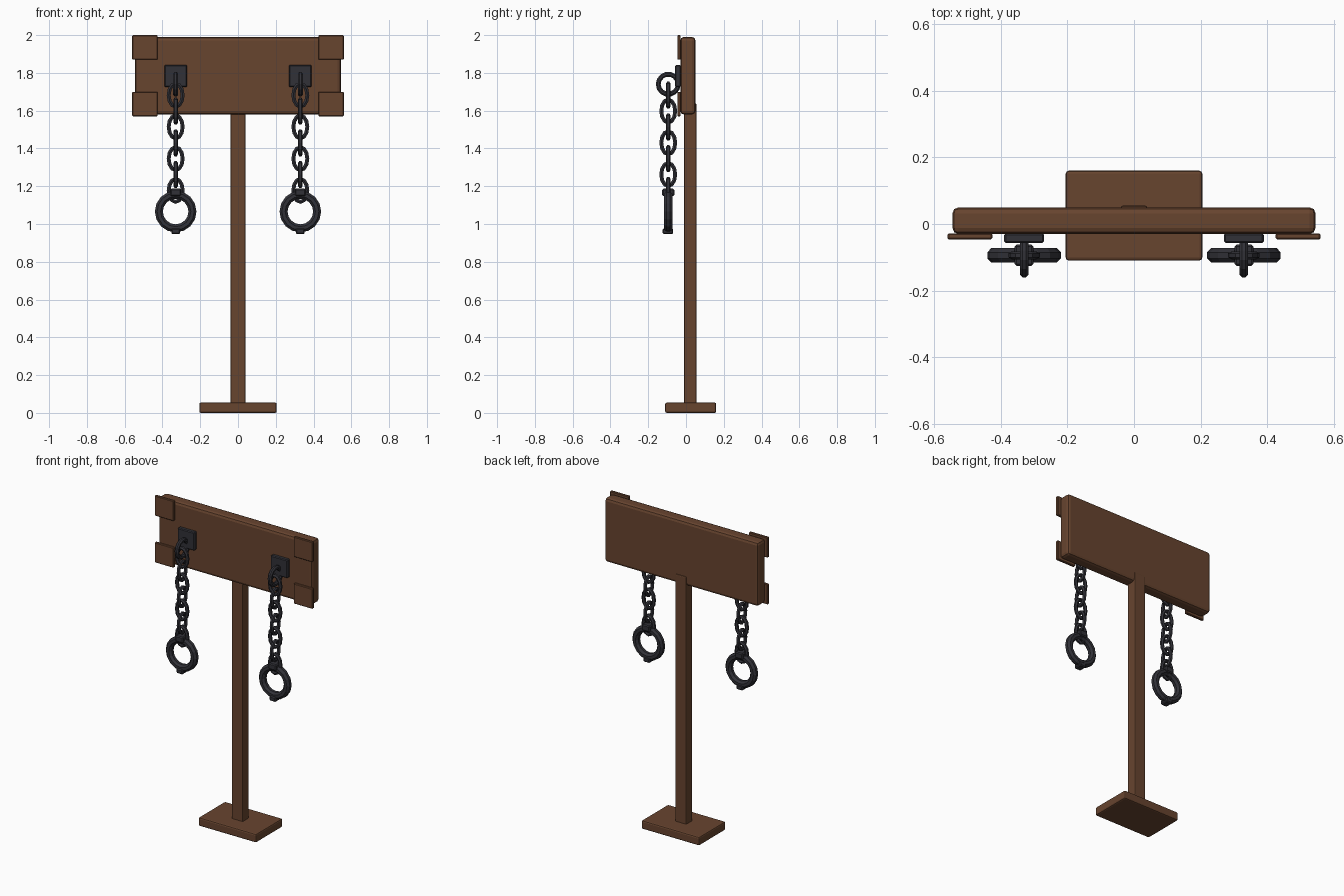
import bpy
from math import sin, cos, pi
from mathutils import Vector

if "Cube" in bpy.data.objects:
    bpy.data.objects.remove(bpy.data.objects["Cube"])


def material(name, rgb):
    m = bpy.data.materials.new(name)
    m.use_nodes = True
    m.diffuse_color = (*rgb, 1)
    bsdf = m.node_tree.nodes["Principled BSDF"]
    bsdf.inputs["Base Color"].default_value = (*rgb, 1)
    bsdf.inputs["Roughness"].default_value = 0.8
    return m


WOOD = material("brown wood", (0.137, 0.058, 0.028))
IRON = material("dark iron", (0.031, 0.031, 0.039))


def box(name, lo, hi, mat, bevel=0.0, segments=2):
    """Box between two corners with rounded edges."""
    lo, hi = Vector(lo), Vector(hi)
    bpy.ops.mesh.primitive_cube_add(size=1, location=(lo + hi) / 2)
    ob = bpy.context.object
    ob.name = name
    ob.scale = hi - lo
    bpy.ops.object.transform_apply(location=False, rotation=False, scale=True)
    ob.data.materials.append(mat)
    if bevel:
        mod = ob.modifiers.new("rounded edges", "BEVEL")
        mod.width, mod.segments = bevel, segments
    return ob


def link(name, centre, half_width, half_height, tube, depth, side_on, steps, sides):
    """Oval loop of bar, standing upright; side_on turns it to face sideways."""
    verts, faces = [], []
    for i in range(steps):
        a = 2 * pi * i / steps
        point = Vector((cos(a) * (half_width - tube), 0, sin(a) * (half_height - tube)))
        out = Vector((cos(a) / half_width, 0, sin(a) / half_height)).normalized()
        for j in range(sides):
            b = 2 * pi * (j + 0.5) / sides
            verts.append(point + out * tube * cos(b) + Vector((0, depth * sin(b), 0)))
            i2, j2 = (i + 1) % steps, (j + 1) % sides
            faces.append((i * sides + j, i * sides + j2, i2 * sides + j2, i2 * sides + j))
    mesh = bpy.data.meshes.new(name)
    mesh.from_pydata(verts, [], faces)
    mesh.materials.append(IRON)
    ob = bpy.data.objects.new(name, mesh)
    ob.location = centre
    ob.rotation_euler.z = pi / 2 if side_on else 0
    bpy.context.collection.objects.link(ob)
    return ob


# Wooden stand and board
box("base", (-0.205, -0.11, 0), (0.205, 0.16, 0.055), WOOD, 0.009)
box("post", (-0.04, -0.01, 0.04), (0.04, 0.055, 1.64), WOOD, 0.006)
box("board", (-0.545, -0.03, 1.58), (0.545, 0.05, 1.99), WOOD, 0.018)

CHAIN_Y = -0.094
for side, s in (("left", 1), ("right", -1)):
    # Corner plates on the front of the board
    for level, z in (("lower", 1.57), ("upper", 1.87)):
        x = sorted((s * 0.425, s * 0.56))
        box(f"{side}_{level}_corner_plate", (x[0], -0.046, z), (x[1], -0.028, z + 0.13),
            WOOD, 0.004, 1)

    # Chain mount: plate and eye ring
    cx = s * 0.33
    box(f"{side}_mount_plate", (cx - 0.06, -0.057, 1.725), (cx + 0.06, -0.028, 1.842),
        IRON, 0.005, 1)
    link(f"{side}_eye_ring", (cx, CHAIN_Y, 1.74), 0.067, 0.067, 0.014, 0.014, True, 14, 8)

    # Chain of links, alternately facing front and side
    for i in range(7):
        link(f"{side}_chain_link_{i + 1}", (cx, CHAIN_Y, 1.682 - 0.084 * i),
             0.049, 0.073, 0.012, 0.012, i % 2 == 1, 12, 6)

    # Cuff with a hinge lug on top and a clasp below
    link(f"{side}_cuff", (cx, CHAIN_Y, 1.066), 0.112, 0.112, 0.023, 0.024, False, 16, 8)
    box(f"{side}_cuff_hinge", (cx - 0.028, CHAIN_Y - 0.032, 1.148),
        (cx + 0.028, CHAIN_Y + 0.032, 1.187), IRON, 0.006, 1)
    box(f"{side}_cuff_clasp", (cx - 0.023, CHAIN_Y - 0.03, 0.946),
        (cx + 0.023, CHAIN_Y + 0.026, 0.977), IRON, 0.006, 1)
